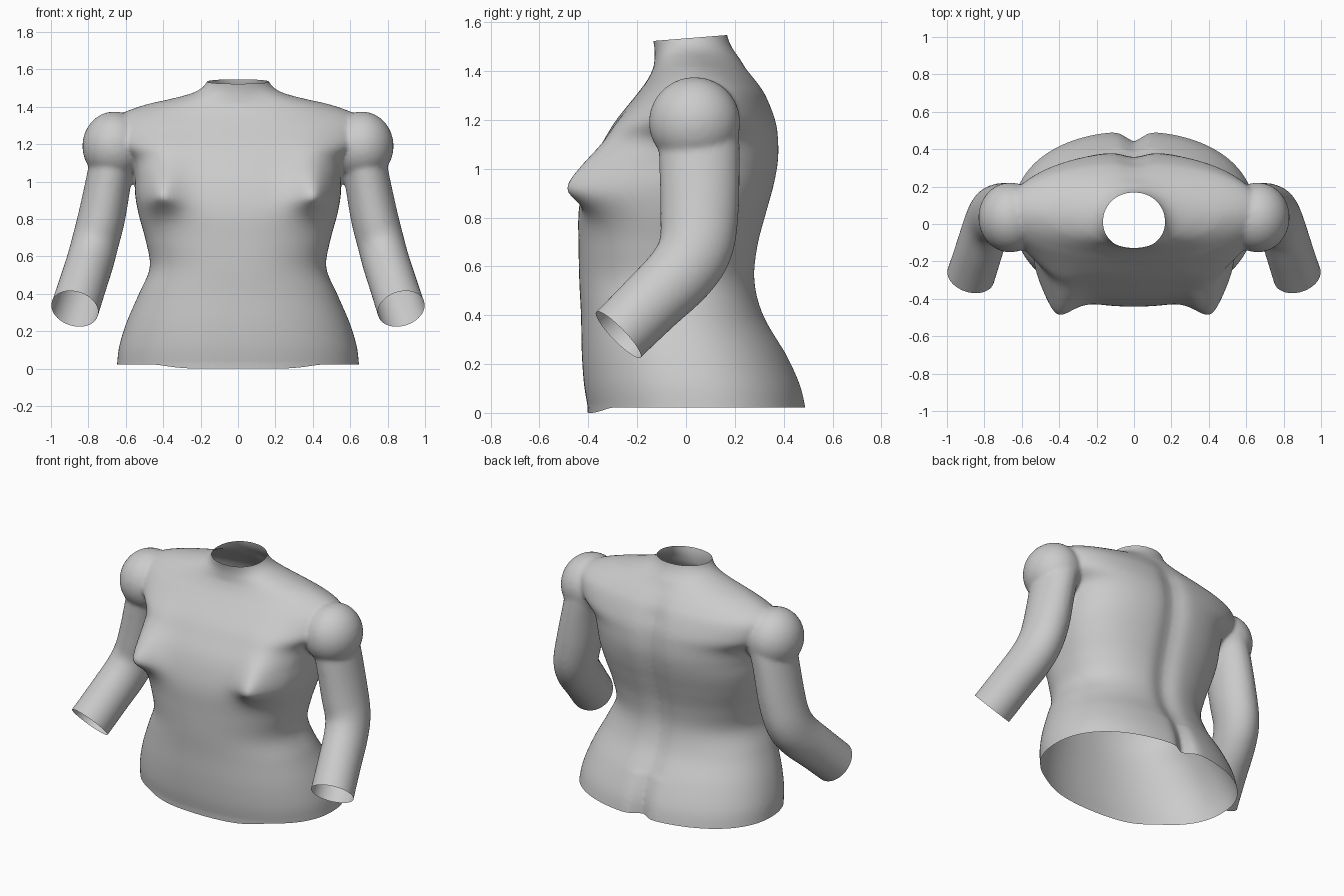
import bpy, bmesh, math
from mathutils import Vector, Matrix

if "Cube" in bpy.data.objects:
    bpy.data.objects.remove(bpy.data.objects["Cube"])


def spline(rows, steps):
    """Catmull-Rom interpolation through rows of numbers."""
    out = []
    for i in range(len(rows) - 1):
        p0, p1 = rows[max(i - 1, 0)], rows[i]
        p2, p3 = rows[i + 1], rows[min(i + 2, len(rows) - 1)]
        for s in range(steps):
            t = s / steps
            out.append([0.5 * (2 * b + (c - a) * t + (2 * a - 5 * b + 4 * c - d) * t * t
                               + (3 * b - a - 3 * c + d) * t ** 3)
                        for a, b, c, d in zip(p0, p1, p2, p3)])
    out.append(list(rows[-1]))
    return out


def loft(bm, rings):
    """Skin closed rings of points and cap both ends."""
    loops = [[bm.verts.new(p) for p in r] for r in rings]
    n = len(loops[0])
    for a, b in zip(loops, loops[1:]):
        for i in range(n):
            bm.faces.new((a[i], a[(i + 1) % n], b[(i + 1) % n], b[i]))
    bm.faces.new(loops[0])
    bm.faces.new(loops[-1])


def spow(v, e):
    return math.copysign(abs(v) ** e, v)


def torso_point(a, z, w, yf, yb, n):
    x = w * spow(math.cos(a), 2 / n)
    s = spow(math.sin(a), 2 / n)
    y = (yf + yb) / 2 + (yb - yf) / 2 * s
    if s < 0:
        # bust: wide slope above, tight fold below
        dz = (z - 0.92) / (0.2 if z > 0.92 else 0.085)
        r = math.hypot((abs(x) - 0.415) / 0.12, dz)
        bump = 0.165 * math.exp(-r ** 1.6) * min(1, -s * 2.5)
        y -= bump
    else:
        # spine groove, deeper at the seat and fading at the neck
        depth = 0.028 + 0.03 * max(0, 1 - z / 0.25)
        depth *= min(1, max(0, (1.45 - z) / 0.2))
        y -= depth * math.exp(-(x / (0.075 if z > 0.25 else 0.055)) ** 2)
    return (x, y, z)


bm = bmesh.new()

# torso: height, half width, front y, back y, squareness
torso = [(-0.06, 0.655, -0.39, 0.505, 2.2), (0.02, 0.647, -0.402, 0.495, 2.2),
         (0.12, 0.635, -0.418, 0.47, 2.2), (0.25, 0.595, -0.427, 0.41, 2.2),
         (0.40, 0.53, -0.43, 0.325, 2.2), (0.54, 0.472, -0.437, 0.29, 2.25),
         (0.68, 0.492, -0.44, 0.30, 2.35), (0.82, 0.53, -0.44, 0.335, 2.4),
         (0.93, 0.55, -0.42, 0.365, 2.4), (1.03, 0.552, -0.385, 0.383, 2.4),
         (1.12, 0.57, -0.335, 0.383, 2.4), (1.20, 0.66, -0.285, 0.37, 2.3),
         (1.30, 0.68, -0.205, 0.33, 2.2), (1.36, 0.63, -0.16, 0.29, 2.0),
         (1.41, 0.50, -0.135, 0.25, 1.8), (1.44, 0.37, -0.13, 0.228, 1.75),
         (1.47, 0.255, -0.128, 0.206, 1.85), (1.50, 0.195, -0.13, 0.186, 2.0),
         (1.54, 0.163, -0.138, 0.17, 2.1), (1.60, 0.15, -0.145, 0.16, 2.1)]
N = 128
loft(bm, [[torso_point(math.tau * i / N, *row) for i in range(N)]
          for row in spline(torso, 8)])

# arm: centre x, y, z, then half width and half depth
arm = [(0.64, 0.05, 1.22, 0.13, 0.165), (0.682, 0.055, 1.05, 0.121, 0.165),
       (0.727, 0.055, 0.82, 0.126, 0.16), (0.762, 0.04, 0.68, 0.126, 0.152),
       (0.79, -0.02, 0.575, 0.126, 0.143), (0.83, -0.145, 0.45, 0.127, 0.135),
       (0.8725, -0.277, 0.32, 0.129, 0.131), (0.905, -0.37, 0.23, 0.129, 0.131)]
path = spline(arm, 8)
for side in (1, -1):
    rings = []
    for i, row in enumerate(path):
        p = Vector(row[:3])
        t = (Vector(path[min(i + 1, len(path) - 1)][:3])
             - Vector(path[max(i - 1, 0)][:3])).normalized()
        u = (Vector((1, 0, 0)) - t * t.x).normalized()
        v = t.cross(u)
        ring = []
        for k in range(48):
            a = math.tau * k / 48
            q = p + u * row[3] * math.cos(a) + v * row[4] * math.sin(a)
            ring.append((q.x * side, q.y, q.z))
        rings.append(ring)
    loft(bm, rings)
    # rounded shoulder cap
    m = (Matrix.Translation((0.662 * side, 0.035, 1.19))
         @ Matrix.Diagonal((0.17, 0.187, 0.185, 1)))
    bmesh.ops.create_uvsphere(bm, u_segments=48, v_segments=24, radius=1, matrix=m)

bmesh.ops.recalc_face_normals(bm, faces=bm.faces)
me = bpy.data.meshes.new("torso_with_arms")
bm.to_mesh(me)
bm.free()
body = bpy.data.objects.new("torso_with_arms", me)
bpy.context.collection.objects.link(body)
bpy.context.view_layer.objects.active = body
body.select_set(True)

# fuse the parts into one skin and soften the joins
fuse = body.modifiers.new("fuse", 'REMESH')
fuse.mode = 'VOXEL'
fuse.voxel_size = 0.012
soft = body.modifiers.new("soften", 'SMOOTH')
soft.factor = 0.5
soft.iterations = 8
for name in ("fuse", "soften"):
    bpy.ops.object.modifier_apply(modifier=name)

bm = bmesh.new()
bm.from_mesh(body.data)


def cut(point, normal, keep=lambda c: True):
    """Slice the skin open, removing everything past the plane."""
    faces = [f for f in bm.faces if keep(f.calc_center_median())]
    geom = set(faces)
    for f in faces:
        geom.update(f.verts)
        geom.update(f.edges)
    bmesh.ops.bisect_plane(bm, geom=list(geom), dist=1e-5, plane_co=point,
                           plane_no=normal, clear_outer=True)


# open hem, neck and forearm ends
cut((0, 0, 0.022), (0, 0, -1), lambda c: abs(c.x) < 0.7 and c.z < 0.15)
cut((0, 0.015, 1.535), (0, -0.08, 1), lambda c: c.z > 1.45)
for side in (1, -1):
    cut((0.8725 * side, -0.277, 0.32), (0.2 * side, -0.66, -0.64),
        lambda c: c.x * side > 0.7 and c.z < 0.55)

# hem dips slightly at the front
for v in bm.verts:
    if v.co.z < 0.023 and abs(v.co.x) < 0.7:
        k = min(1, max(0, (-v.co.y - 0.29) / 0.1))
        v.co.z -= 0.022 * k * k * (3 - 2 * k)
bm.to_mesh(body.data)
bm.free()
bpy.ops.object.shade_smooth()
